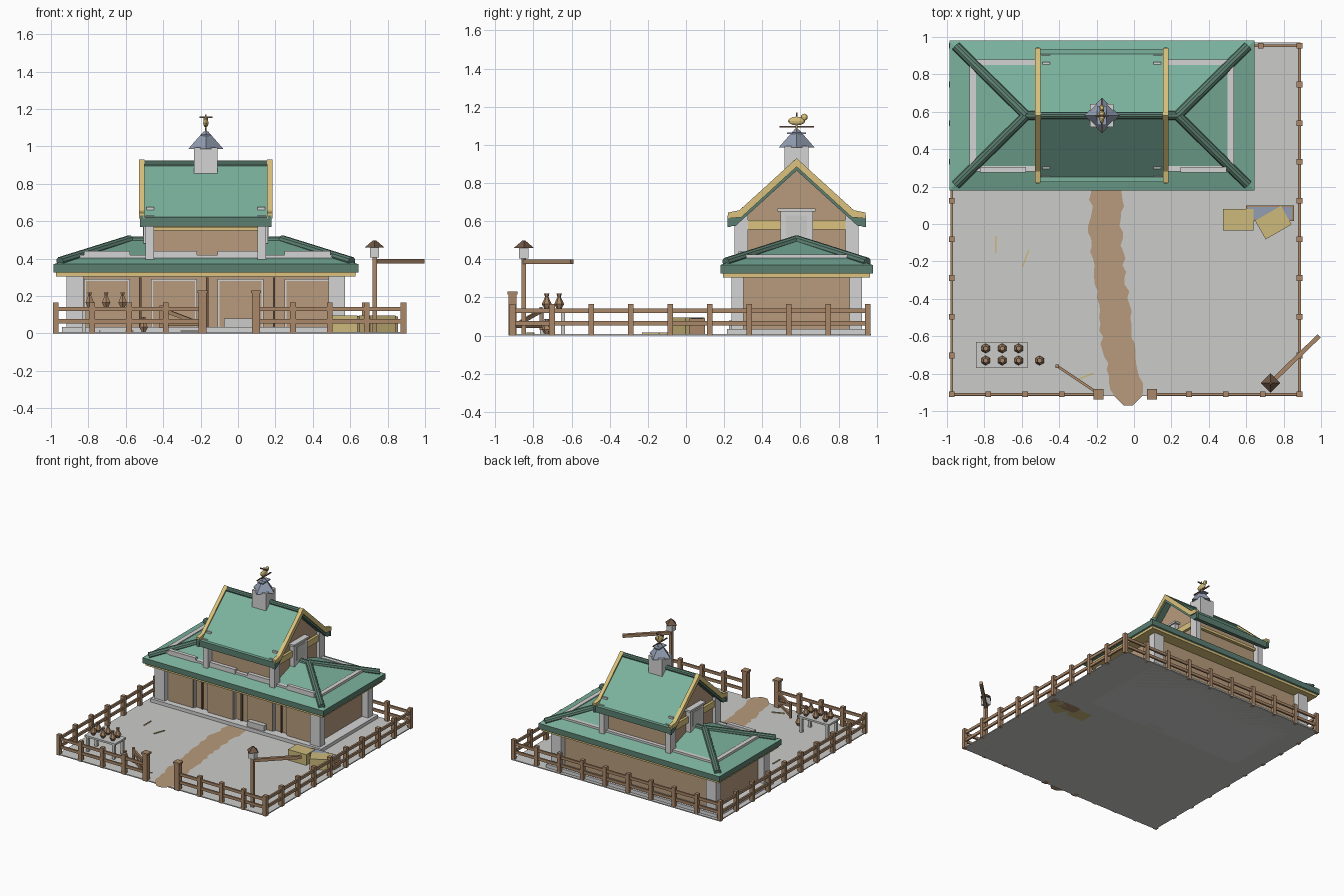
import bpy, bmesh, math, random
from mathutils import Vector, Matrix

random.seed(4)
if "Cube" in bpy.data.objects:
    bpy.data.objects.remove(bpy.data.objects["Cube"])


def material(name, *srgb):
    m = bpy.data.materials.new(name)
    col = [(c / 255) ** 2.2 for c in srgb] + [1]
    m.use_nodes = True
    m.diffuse_color = col
    m.node_tree.nodes["Principled BSDF"].inputs["Base Color"].default_value = col
    return m


GREEN = material("roof green", 122, 176, 156)
DARK_GREEN = material("dark green", 92, 126, 112)
TAN = material("tan plaster", 182, 154, 123)
BROWN = material("fence wood", 168, 134, 104)
GOLD = material("gold trim", 218, 193, 124)
HAY = material("hay", 203, 184, 122)
BLUE = material("blue grey", 146, 157, 177)
WHITE = material("white stone", 211, 211, 211)
GREY = material("ground grey", 202, 202, 200)
DARK_BROWN = material("dark wood", 112, 88, 72)

CX, CY = -0.172, 0.58  # centre of the house


def add(name, bm, *mats):
    bmesh.ops.recalc_face_normals(bm, faces=bm.faces)
    me = bpy.data.meshes.new(name)
    bm.to_mesh(me)
    bm.free()
    for m in mats:
        me.materials.append(m)
    ob = bpy.data.objects.new(name, me)
    bpy.context.collection.objects.link(ob)
    return ob


def box(name, mat, x, y, z, spin=0):
    """Box from (low, high) ranges, spun about its own centre."""
    bm = bmesh.new()
    size = [r[1] - r[0] for r in (x, y, z)]
    mid = [(r[1] + r[0]) / 2 for r in (x, y, z)]
    bmesh.ops.create_cube(bm, size=1, matrix=Matrix.Translation(mid)
                          @ Matrix.Rotation(spin, 4, "Z") @ Matrix.Diagonal((*size, 1)))
    return add(name, bm, mat)


def block(name, mat, x, y, z, w, d):
    return box(name, mat, (x - w / 2, x + w / 2), (y - d / 2, y + d / 2), z)


def beam(name, mat, a, b, w, h, sides=0):
    """Square or round bar between two points."""
    a, b = Vector(a), Vector(b)
    d = b - a
    m = Matrix.Translation((a + b) / 2) @ d.to_track_quat("X", "Z").to_matrix().to_4x4()
    bm = bmesh.new()
    if sides:
        m = m @ Matrix.Rotation(math.pi / 2, 4, "Y")
        bmesh.ops.create_cone(bm, cap_ends=True, segments=sides, radius1=w, radius2=w,
                              depth=d.length, matrix=m)
    else:
        bmesh.ops.create_cube(bm, size=1, matrix=m @ Matrix.Diagonal((d.length, w, h, 1)))
    return add(name, bm, mat)


def cone(name, mat, x, y, z, r1, r2, sides, spin=0):
    bm = bmesh.new()
    bmesh.ops.create_cone(bm, cap_ends=True, segments=sides, radius1=r1, radius2=r2, depth=z[1] - z[0],
                          matrix=Matrix.Translation((x, y, sum(z) / 2)) @ Matrix.Rotation(spin, 4, "Z"))
    return add(name, bm, mat)


def gable(name, half, x, *mats):
    """Half profile (y, z) mirrored about the ridge and extruded along x."""
    pts = half + [(-y, z) for y, z in reversed(half) if y > 0]
    bm = bmesh.new()
    face = bm.faces.new([bm.verts.new((x[0], CY + y, z)) for y, z in pts])
    ext = bmesh.ops.extrude_face_region(bm, geom=[face])["geom"]
    bmesh.ops.translate(bm, vec=(x[1] - x[0], 0, 0),
                        verts=[g for g in ext if isinstance(g, bmesh.types.BMVert)])
    return add(name, bm, *mats)


def ball(name, mat, loc, scale):
    bm = bmesh.new()
    bmesh.ops.create_uvsphere(bm, u_segments=10, v_segments=6, radius=1,
                              matrix=Matrix.Translation(loc) @ Matrix.Diagonal((*scale, 1)))
    return add(name, bm, mat)


# Yard and dirt path with ragged edges
box("ground", GREY, (-0.98, 0.89), (-0.92, 0.97), (0, 0.008))
bm = bmesh.new()
bends = [(0.2, -0.14), (-0.06, -0.155), (-0.4, -0.115), (-0.7, -0.075), (-0.92, -0.03)]
rows = []
for i in range(33):
    y = 0.2 - i * 1.12 / 32
    k = max(j for j in range(4) if bends[j][0] >= y)
    (y0, x0), (y1, x1) = bends[k], bends[k + 1]
    x = x0 + (x1 - x0) * (y0 - y) / (y0 - y1)
    rows.append([bm.verts.new((x + s * 0.085 + random.uniform(-0.013, 0.013), y, 0.012)) for s in (-1, 1)])
rows.append([bm.verts.new((x, -0.97, 0.012)) for x in (-0.055, -0.005)])
for a, b in zip(rows, rows[1:]):
    bm.faces.new((a[0], a[1], b[1], b[0]))
add("dirt_path", bm, TAN)
for x, y, dx, dy in ((-0.74, -0.11, 0, 0.045), (-0.58, -0.185, 0.017, 0.045), (-0.26, -0.815, 0.045, 0.018)):
    beam("straw", HAY, (x - dx, y - dy, 0.012), (x + dx, y + dy, 0.012), 0.008, 0.006)

# Fence: posts and two rails on every side, with a gap at the front gate
X0, X1, Y0, Y1 = -0.975, 0.885, -0.91, 0.953
runs = [((X0, Y0), (X0, Y1), 9), ((X1, Y0), (X1, Y1), 9), ((X0, Y1), (X1, Y1), 9),
        ((X0, Y0), (-0.19, Y0), 4), ((0.097, Y0), (X1, Y0), 4)]
for a, b, n in runs:
    a, b = Vector(a), Vector(b)
    for i in range(n + 1):
        p = a.lerp(b, i / n)
        block("fence_post", BROWN, p.x, p.y, (0, 0.165), 0.03, 0.03)
    for z in (0.065, 0.13):
        beam("fence_rail", BROWN, (*a, z), (*b, z), 0.014, 0.022)
for x in (-0.19, 0.097):
    block("gate_post", BROWN, x, Y0, (0, 0.22), 0.042, 0.042)
    block("gate_post_cap", BROWN, x, Y0, (0.215, 0.23), 0.054, 0.054)
hinge, tip = (-0.2, -0.9), (-0.41, -0.76)
for z0, z1 in ((0.05, 0.05), (0.13, 0.13), (0.05, 0.13)):
    beam("open_gate_bar", BROWN, (*hinge, z0), (*tip, z1), 0.014, 0.02)
block("open_gate_end", BROWN, *tip, (0.03, 0.15), 0.018, 0.018)

# Ground floor
box("stone_base", WHITE, (-0.94, 0.6), (0.215, 0.945), (0, 0.035))
box("ground_floor_walls", TAN, (CX - 0.69, CX + 0.69), (CY - 0.29, CY + 0.29), (0.03, 0.32))
for sx in (-1, 1):
    for sy in (-1, 1):
        block("corner_pillar", WHITE, CX + sx * 0.7, CY + sy * 0.31, (0.03, 0.31), 0.09, 0.065)
for i in range(4):
    x = -0.7 + i * 0.357
    block("door_frame", WHITE, x, 0.285, (0.03, 0.29), 0.245, 0.03)
    block("door_panel", TAN, x, 0.28, (0.035, 0.28), 0.225, 0.035)
    block("roof_parapet_block", WHITE, x, 0.29, (0.38, 0.44), 0.245, 0.03)
    if i < 3:
        block("door_divider", DARK_BROWN, x + 0.178, 0.287, (0.03, 0.3), 0.012, 0.015)
block("door_step", GREY, -0.0, 0.25, (0.0, 0.08), 0.15, 0.05)

# Lower hipped roof
bm = bmesh.new()
low = [bm.verts.new((CX + x * 0.815, CY + y * 0.4, 0.325)) for x, y in ((-1, -1), (1, -1), (1, 1), (-1, 1))]
top = [bm.verts.new((v.co.x, v.co.y, 0.37)) for v in low]
left, right = [bm.verts.new((CX + s * 0.41, CY, 0.505)) for s in (-1, 1)]
bm.faces.new(low)
for i in range(4):
    j = (i + 1) % 4
    bm.faces.new((low[i], low[j], top[j], top[i]))
for f in ((top[0], top[1], right, left), (top[1], top[2], right),
          (top[2], top[3], left, right), (top[3], top[0], left)):
    bm.faces.new(f)
roof = add("lower_roof", bm, GREEN, DARK_GREEN)
for p in roof.data.polygons:
    p.material_index = int(abs(p.normal.z) < 0.3)
box("lower_eave_trim", GOLD, (CX - 0.8, CX + 0.8), (CY - 0.385, CY + 0.385), (0.305, 0.326))
beam("lower_ridge_pole", DARK_GREEN, (CX - 0.42, CY, 0.495), (CX + 0.42, CY, 0.495), 0.024, 0, 10)
for s in (-1, 1):
    block("parapet_side", WHITE, CX + s * 0.69, CY, (0.36, 0.425), 0.035, 0.6)
    block("parapet_long", WHITE, CX, CY + s * 0.285, (0.36, 0.42), 1.4, 0.03)
    for t in (-1, 1):
        beam("hip_pole", DARK_GREEN, (CX + s * 0.78, CY + t * 0.37, 0.383),
             (CX + s * 0.405, CY, 0.5), 0.026, 0, 10)

# Upper floor with gable ends
gable("upper_walls", [(0, 0.88), (0.27, 0.63), (0.27, 0.38)], (CX - 0.295, CX + 0.295), TAN)
for s in (-1, 1):
    for t in (-1, 1):
        block("upper_corner_post", WHITE, CX + s * 0.3, CY + t * 0.29, (0.38, 0.63), 0.045, 0.07)
    block("gable_beam", GOLD, CX + s * 0.3, CY, (0.555, 0.605), 0.03, 0.56)
    block("long_beam", GOLD, CX, CY + s * 0.28, (0.55, 0.57), 0.56, 0.03)
    block("window_frame", WHITE, CX + s * 0.31, CY, (0.48, 0.65), 0.045, 0.17)
    block("window_hood", WHITE, CX + s * 0.315, CY, (0.65, 0.665), 0.055, 0.2)
    block("window_pane", GREY, CX + s * 0.332, CY, (0.52, 0.63), 0.008, 0.11)

# Upper gabled roof
roof = gable("upper_roof", [(0, 0.91), (0.33, 0.622), (0.355, 0.622), (0.355, 0.572), (0.32, 0.575), (0, 0.865)],
             (-0.52, 0.175), GREEN, DARK_GREEN)
for p in roof.data.polygons:
    p.material_index = int(p.normal.z < 0.2)
for x in (-0.53, 0.155):
    gable("bargeboard", [(0, 0.93), (0.3, 0.657), (0.36, 0.645), (0.36, 0.615), (0.29, 0.62), (0, 0.885)],
          (x, x + 0.03), GOLD)
    for s in (-1, 1):
        block("eave_pendant", DARK_GREEN, x + 0.015, CY + s * 0.355, (0.57, 0.63), 0.02, 0.015)
        block("roof_hook", WHITE, x + (0.06 if x < 0 else -0.03), CY + s * 0.28, (0.655, 0.675), 0.04, 0.012)
beam("upper_ridge_pole", DARK_GREEN, (-0.5, CY, 0.905), (0.155, CY, 0.905), 0.02, 0, 10)

# Cupola and weather vane
block("cupola", WHITE, CX, CY, (0.85, 0.995), 0.125, 0.125)
cone("cupola_roof", BLUE, CX, CY, (0.985, 1.08), 0.095, 0.012, 4)
cone("vane_pole", GOLD, CX, CY, (1.07, 1.17), 0.006, 0.004, 6)
beam("vane_arm_long", DARK_BROWN, (CX, 0.49, 1.095), (CX, 0.67, 1.095), 0.008, 0.008)
beam("vane_arm_low", BLUE, (CX, 0.53, 1.06), (CX, 0.63, 1.06), 0.05, 0.008)
beam("vane_arm_cross", DARK_BROWN, (CX - 0.035, CY, 1.155), (CX + 0.035, CY, 1.155), 0.008, 0.008)
ball("vane_bird_body", GOLD, (CX, CY, 1.125), (0.015, 0.045, 0.023))
ball("vane_bird_head", GOLD, (CX, CY + 0.04, 1.145), (0.013, 0.018, 0.018))

# Table with jars, one jar on the ground
box("table_top", GREY, (-0.845, -0.57), (-0.77, -0.63), (0.125, 0.14))
for x in (-0.825, -0.59):
    for y in (-0.755, -0.645):
        block("table_leg", GREY, x, y, (0, 0.13), 0.02, 0.02)
jars = [(x, y, 0.14) for x in (-0.793, -0.705, -0.617) for y in (-0.73, -0.665)]
for x, y, z in jars + [(-0.505, -0.73, 0.008)]:
    cone("jar_base", BROWN, x, y, (z, z + 0.025), 0.012, 0.026, 6)
    cone("jar_body", BROWN, x, y, (z + 0.025, z + 0.06), 0.026, 0.01, 6)
    cone("jar_neck", BROWN, x, y, (z + 0.058, z + 0.08), 0.008, 0.014, 6)

# Lantern post with a slanting arm
block("lantern_pole", BROWN, 0.73, -0.85, (0, 0.41), 0.024, 0.024)
beam("lantern_arm", BROWN, (0.73, -0.85, 0.387), (0.99, -0.598, 0.387), 0.024, 0.024)
block("lantern", WHITE, 0.73, -0.85, (0.405, 0.462), 0.05, 0.05)
cone("lantern_roof", DARK_BROWN, 0.73, -0.85, (0.46, 0.498), 0.052, 0.008, 4)

# Water trough and hay bales
box("trough", BROWN, (0.6, 0.855), (0.015, 0.1), (0, 0.09))
box("trough_water", BLUE, (0.61, 0.845), (0.025, 0.09), (0.088, 0.092))
box("hay_bale", HAY, (0.475, 0.64), (-0.035, 0.08), (0, 0.095))
box("hay_bale_turned", HAY, (0.665, 0.825), (-0.05, 0.065), (0, 0.096), math.radians(30))
